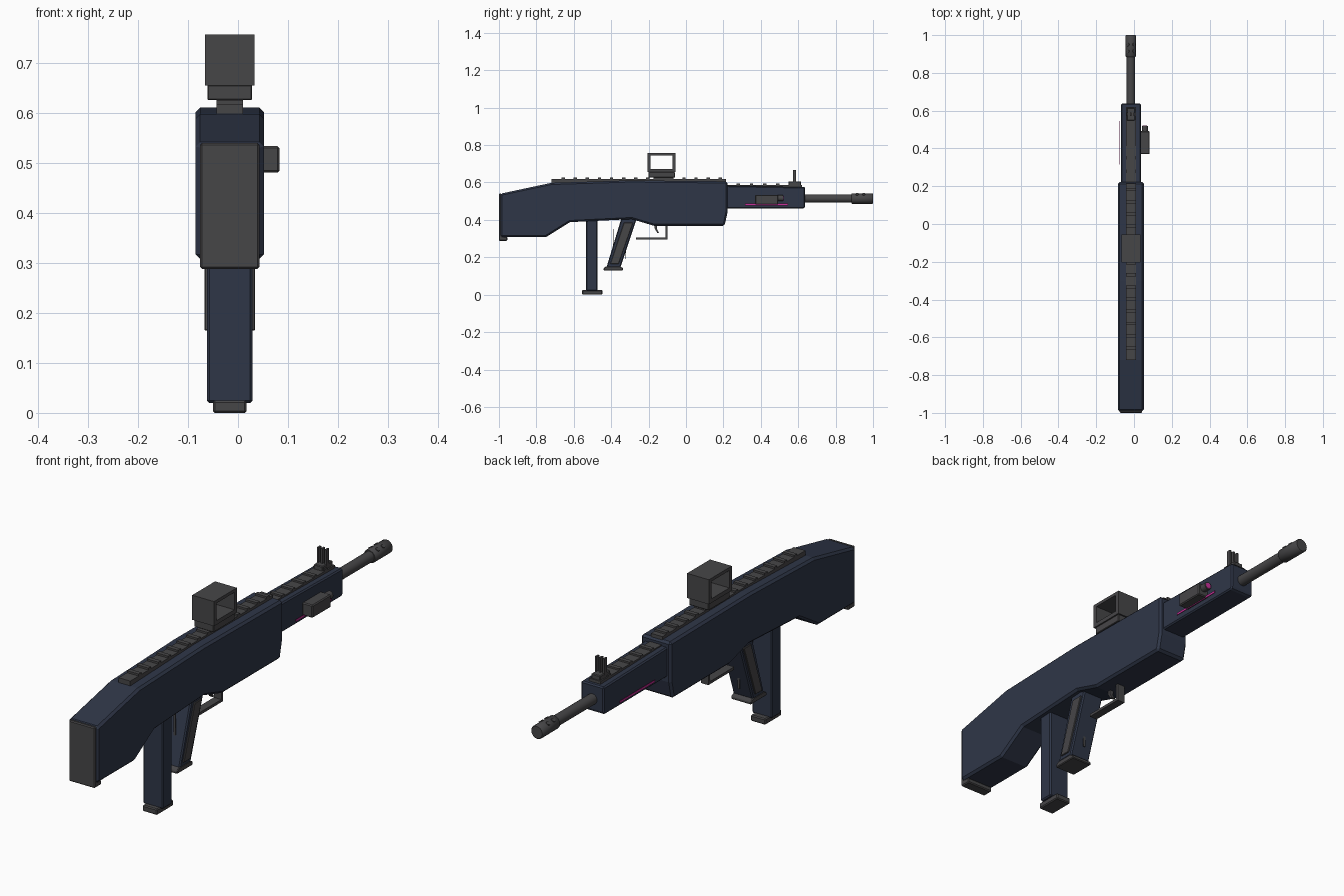
import bpy, bmesh, math
from mathutils import Matrix

if "Cube" in bpy.data.objects:
    bpy.data.objects.remove(bpy.data.objects["Cube"])

CX = -0.0165   # centre line of the long parts


def material(name, rgb):
    m = bpy.data.materials.new(name)
    m.diffuse_color = (*rgb, 1)
    m.use_nodes = True
    m.node_tree.nodes["Principled BSDF"].inputs["Base Color"].default_value = m.diffuse_color
    return m


NAVY = material("navy blue", (0.028, 0.037, 0.064))
GREY = material("dark grey", (0.062, 0.061, 0.064))
PINK = material("bright pink", (0.60, 0.03, 0.33))


def finish(name, bm, mat, bevel=0.0):
    bmesh.ops.recalc_face_normals(bm, faces=bm.faces)
    me = bpy.data.meshes.new(name)
    bm.to_mesh(me)
    bm.free()
    me.materials.append(mat)
    ob = bpy.data.objects.new(name, me)
    bpy.context.collection.objects.link(ob)
    if bevel:
        b = ob.modifiers.new("bevel", 'BEVEL')
        b.width = bevel
        b.segments = 1
        b.limit_method = 'ANGLE'
        b.angle_limit = math.radians(40)
    return ob


def prism(name, pts, x0, x1, mat, bevel=0.0):
    """Side profile (y, z) extruded from x0 to x1."""
    bm = bmesh.new()
    f = bm.faces.new([bm.verts.new((x0, y, z)) for y, z in pts])
    r = bmesh.ops.extrude_face_region(bm, geom=[f])
    vs = [v for v in r["geom"] if isinstance(v, bmesh.types.BMVert)]
    bmesh.ops.translate(bm, verts=vs, vec=(x1 - x0, 0, 0))
    return finish(name, bm, mat, bevel)


def box(name, x, y, z, mat, bevel=0.0):
    pts = [(y[0], z[0]), (y[1], z[0]), (y[1], z[1]), (y[0], z[1])]
    return prism(name, pts, x[0], x[1], mat, bevel)


def tube(name, x, z, y0, y1, r, mat, bevel=0.0, sides=20):
    bm = bmesh.new()
    rot = Matrix.Translation((x, (y0 + y1) / 2, z)) @ Matrix.Rotation(math.pi / 2, 4, 'X')
    bmesh.ops.create_cone(bm, cap_ends=True, segments=sides, radius1=r, radius2=r,
                          depth=y1 - y0, matrix=rot)
    ob = finish(name, bm, mat, bevel)
    for p in ob.data.polygons:
        p.use_smooth = len(p.vertices) == 4
    return ob


def mid(half):
    return (CX - half, CX + half)


# main body and stock
prism("body", [(-0.992, 0.308), (-0.748, 0.308), (-0.62, 0.388), (-0.29, 0.404),
               (-0.17, 0.368), (0.206, 0.368), (0.222, 0.44), (0.222, 0.606),
               (-0.3, 0.611), (-0.72, 0.598), (-0.992, 0.54)],
      *mid(0.0685), NAVY, 0.009)

# butt plate with a lip under the stock
prism("butt_plate", [(-1.0, 0.288), (-0.955, 0.288), (-0.955, 0.309), (-0.985, 0.312),
                     (-0.985, 0.54), (-1.0, 0.54)], *mid(0.0595), GREY, 0.004)

# handguard
prism("handguard", [(0.2, 0.46), (0.63, 0.46), (0.637, 0.468), (0.637, 0.575),
                    (0.2, 0.583)], *mid(0.0525), NAVY, 0.007)

# rails with cross teeth
box("top_rail", mid(0.0265), (-0.72, 0.215), (0.592, 0.618), GREY)
for i in range(14):
    y = -0.656 + i * 0.0645
    box("top_rail_tooth", mid(0.0265), (y - 0.009, y + 0.009), (0.616, 0.626), GREY)
box("front_rail", mid(0.0265), (0.222, 0.62), (0.57, 0.587), GREY)
for i in range(5):
    y = 0.28 + i * 0.0705
    box("front_rail_tooth", mid(0.0265), (y - 0.009, y + 0.009), (0.585, 0.594), GREY)

# optic: frame open from side to side, on a stepped mount
frame = box("sight_frame", mid(0.05), (-0.205, -0.055), (0.655, 0.757), GREY)
bm = bmesh.new()
outer = [(-0.205, 0.655), (-0.055, 0.655), (-0.055, 0.757), (-0.205, 0.757)]
inner = [(-0.189, 0.672), (-0.071, 0.672), (-0.071, 0.744), (-0.189, 0.744)]
rings = [[bm.verts.new((x, y, z)) for y, z in loop]
         for x in mid(0.05) for loop in (outer, inner)]
for a, b in ((0, 1), (2, 3), (0, 2), (1, 3)):
    for i in range(4):
        j = (i + 1) % 4
        bm.faces.new((rings[a][i], rings[a][j], rings[b][j], rings[b][i]))
bmesh.ops.recalc_face_normals(bm, faces=bm.faces)
frame.data.clear_geometry()
bm.to_mesh(frame.data)
bm.free()
box("sight_base", mid(0.045), (-0.2, -0.06), (0.626, 0.656), GREY, 0.002)
box("sight_clamp", mid(0.026), (-0.175, -0.08), (0.605, 0.628), GREY)

# front sight: base, centre post and two ears
box("front_sight_base", mid(0.021), (0.548, 0.615), (0.58, 0.606), GREY, 0.003)
for dx in (-0.018, 0.0, 0.018):
    box("front_sight_post", (CX + dx - 0.004, CX + dx + 0.004), (0.571, 0.589),
        (0.6, 0.667), GREY)

# barrel and muzzle with raised vents
BZ = 0.514
tube("barrel", CX, BZ, 0.6, 0.9, 0.022, GREY)
tube("muzzle", CX, BZ, 0.885, 1.0, 0.028, GREY, 0.003)
for y in (0.915, 0.95):
    for s in (-1, 1):
        bm = bmesh.new()
        a = math.radians(35) * s
        rot = (Matrix.Translation((CX + 0.026 * math.sin(a), y, BZ + 0.026 * math.cos(a)))
               @ Matrix.Rotation(a, 4, 'Y'))
        bmesh.ops.create_cone(bm, cap_ends=True, segments=12, radius1=0.009,
                              radius2=0.009, depth=0.009, matrix=rot)
        finish("muzzle_vent", bm, GREY)

# side module with pink emitter
box("side_module", (0.034, 0.083), (0.37, 0.492), (0.481, 0.534), GREY, 0.004)
tube("emitter_housing", 0.058, 0.516, 0.485, 0.519, 0.016, GREY, 0, 16)
tube("emitter_lens", 0.058, 0.516, 0.518, 0.521, 0.012, PINK, 0, 16)

# pink side strips
for s in (-1, 1):
    x = CX + s * 0.0615
    box("glow_strip", (x - 0.001, x + 0.001), (0.315, 0.545), (0.478, 0.487), PINK)

# magazine
box("magazine", mid(0.046), (-0.534, -0.473), (0.02, 0.42), NAVY, 0.005)
box("magazine_base", mid(0.034), (-0.555, -0.447), (0.0, 0.025), GREY, 0.004)

# pistol grip, side panels and base
prism("grip", [(-0.425, 0.147), (-0.35, 0.147), (-0.262, 0.41), (-0.345, 0.41)],
      *mid(0.046), NAVY, 0.005)
for s in (-1, 1):
    xs = sorted((CX + s * 0.044, CX + s * 0.051))
    prism("grip_panel", [(-0.405, 0.165), (-0.36, 0.165), (-0.283, 0.385),
                         (-0.332, 0.385)], *xs, GREY, 0.002)
prism("grip_base", [(-0.44, 0.13), (-0.336, 0.13), (-0.336, 0.143), (-0.355, 0.152),
                    (-0.425, 0.152), (-0.44, 0.143)], *mid(0.046), GREY, 0.003)
for y, z in ((-0.39, 0.26), (-0.322, 0.19)):
    box("grip_strip", mid(0.004), (y - 0.0015, y + 0.0015), (z, z + 0.09), GREY)

# trigger guard and trigger
prism("trigger_guard", [(-0.268, 0.295), (-0.098, 0.295), (-0.098, 0.38), (-0.11, 0.38),
                        (-0.11, 0.306), (-0.268, 0.306)], *mid(0.017), GREY)
prism("trigger", [(-0.168, 0.385), (-0.152, 0.385), (-0.156, 0.352), (-0.145, 0.33),
                  (-0.153, 0.33), (-0.167, 0.352)], *mid(0.008), GREY)
